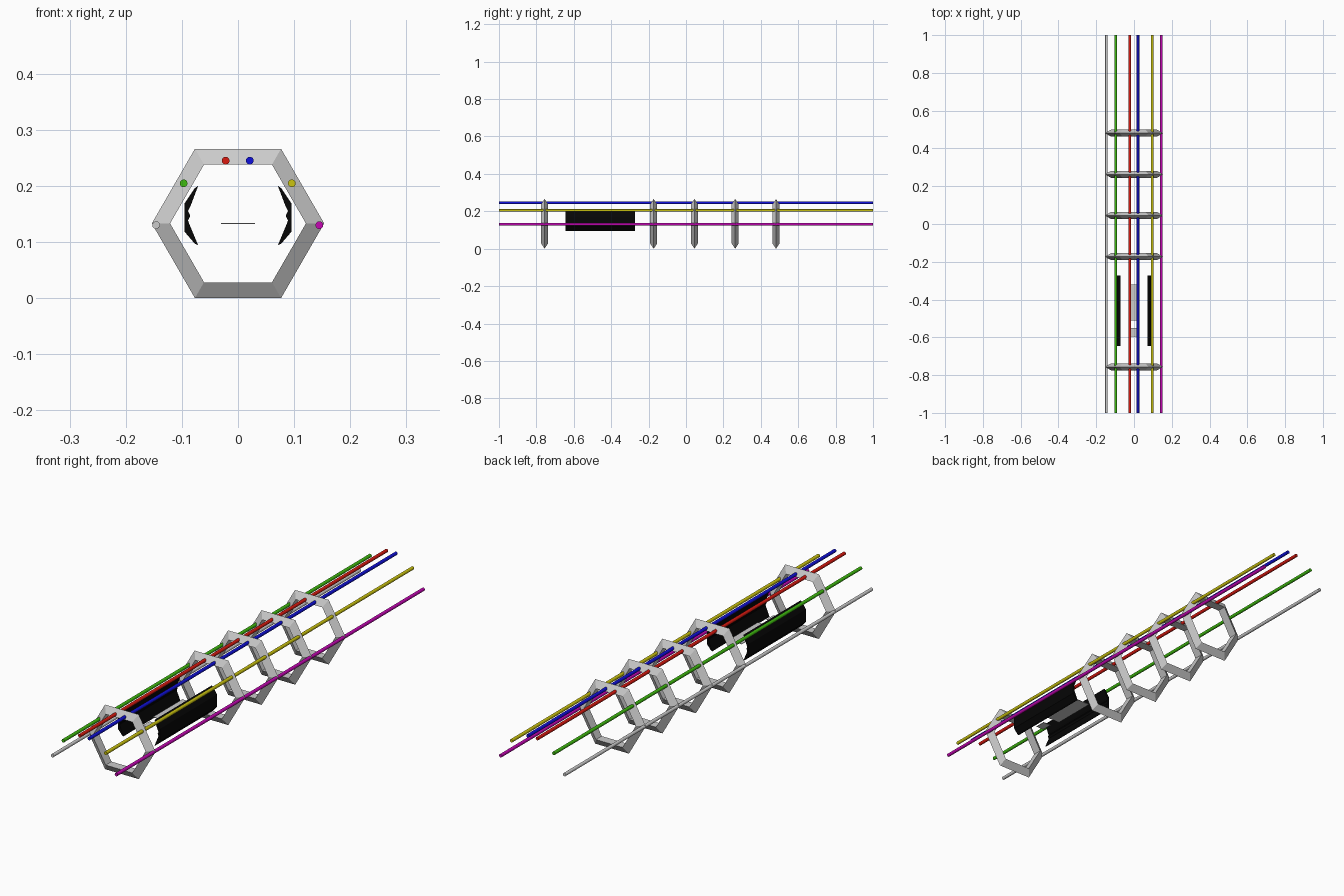
import bpy, bmesh
from math import pi, radians

if "Cube" in bpy.data.objects:
    bpy.data.objects.remove(bpy.data.objects["Cube"])

CZ = 0.133  # height of the tube axis


def paint(ob, rgb):
    mat = bpy.data.materials.new(ob.name + "_colour")
    mat.diffuse_color = (*rgb, 1)
    mat.use_nodes = True
    mat.node_tree.nodes["Principled BSDF"].inputs["Base Color"].default_value = mat.diffuse_color
    ob.data.materials.append(mat)


def ring(name, y):
    # hexagonal hoop with a triangular section, apex outwards
    bpy.ops.mesh.primitive_torus_add(major_segments=6, minor_segments=3,
                                     major_radius=0.1319, minor_radius=0.0217,
                                     location=(0, y, CZ), rotation=(pi / 2, 0, 0))
    bpy.context.object.name = name


def rod(name, x, z, rgb=None):
    bpy.ops.mesh.primitive_cylinder_add(vertices=24, radius=0.0068, depth=2,
                                        location=(x, 0, z), rotation=(pi / 2, 0, 0))
    ob = bpy.context.object
    ob.name = name
    bpy.ops.object.shade_smooth_by_angle(angle=radians(40))
    if rgb:
        paint(ob, rgb)


def plate(name, half_width, y0, y1):
    bpy.ops.mesh.primitive_cube_add(size=1, location=(0, (y0 + y1) / 2, CZ))
    ob = bpy.context.object
    ob.name = name
    ob.scale = (2 * half_width, y1 - y0, 0.002)


def side_panel(name, side, profile, y0, y1):
    bm = bmesh.new()
    face = bm.faces.new([bm.verts.new((side * x, y0, z)) for x, z in profile])
    out = bmesh.ops.extrude_face_region(bm, geom=[face])
    moved = [v for v in out["geom"] if isinstance(v, bmesh.types.BMVert)]
    bmesh.ops.translate(bm, verts=moved, vec=(0, y1 - y0, 0))
    bmesh.ops.recalc_face_normals(bm, faces=bm.faces)
    me = bpy.data.meshes.new(name)
    bm.to_mesh(me)
    bm.free()
    ob = bpy.data.objects.new(name, me)
    bpy.context.collection.objects.link(ob)
    paint(ob, (0.002, 0.002, 0.002))


# Hexagonal frames
for i, y in enumerate((-0.756, -0.173, 0.045, 0.263, 0.481)):
    ring(f"hex_frame_{i + 1}", y)

# Long rods
rod("red_rod", -0.022, 0.245, (0.7, 0.01, 0.005))
rod("blue_rod", 0.021, 0.245, (0.005, 0.005, 0.7))
rod("yellow_rod", 0.096, 0.2045, (0.6, 0.55, 0.005))
rod("green_rod", -0.097, 0.2045, (0.05, 0.5, 0.005))
rod("grey_rod", -0.146, 0.130)
rod("magenta_rod", 0.145, 0.130, (0.55, 0.002, 0.45))

# Black side panels: bent outer wall, notched inner wall
profile = [(0.071, 0.200), (0.077, 0.196), (0.095, 0.169), (0.095, 0.118),
           (0.077, 0.097), (0.071, 0.094), (0.086, 0.130), (0.089, 0.138),
           (0.085, 0.147), (0.089, 0.155), (0.085, 0.163)]
side_panel("right_panel", 1, profile, -0.645, -0.272)
side_panel("left_panel", -1, profile, -0.645, -0.272)

# Thin plates in the middle
plate("bed_plate", 0.030, -0.51, -0.32)
plate("seat_plate", 0.018, -0.595, -0.55)
